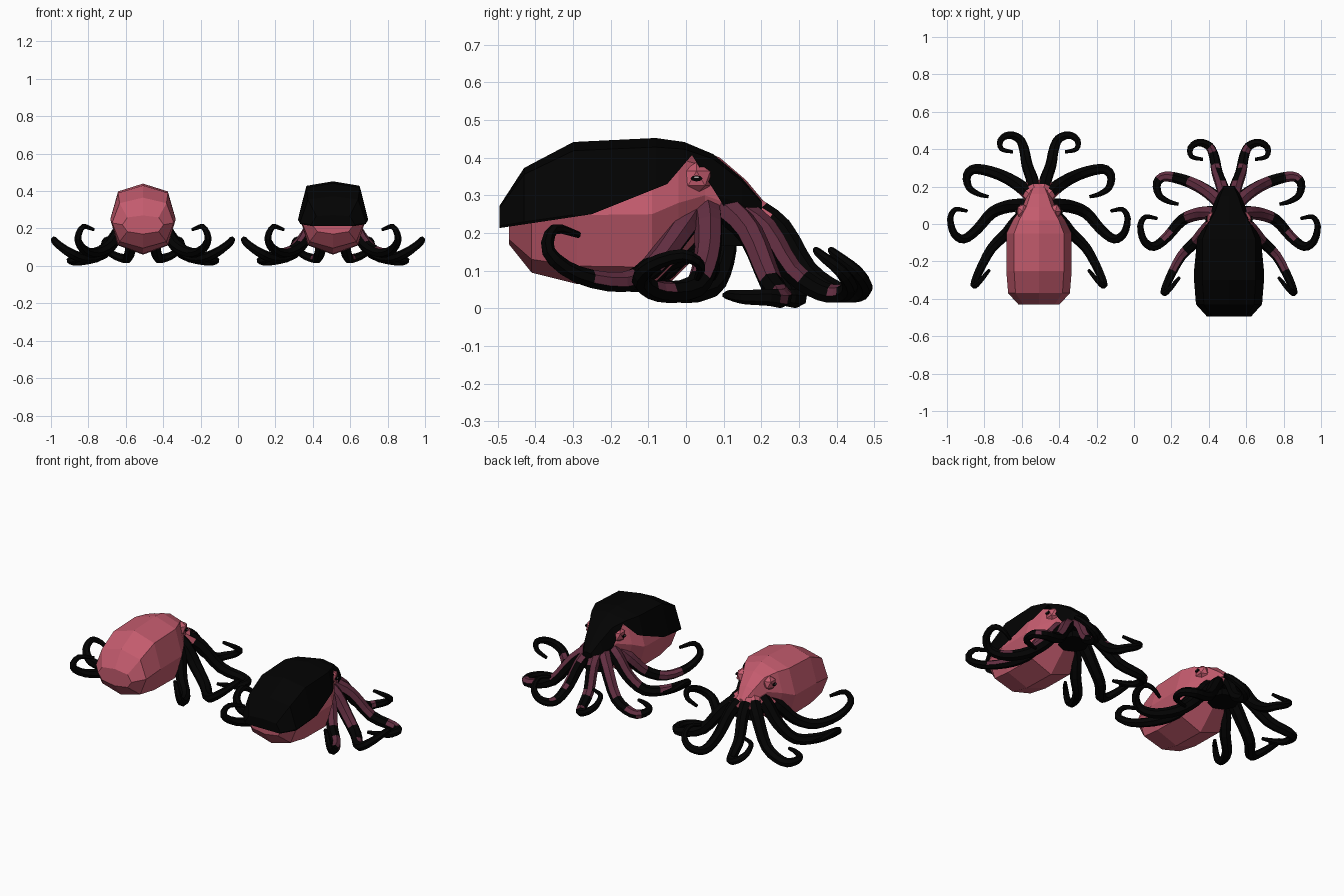
import bpy, bmesh, math
from mathutils import Matrix, Vector

if "Cube" in bpy.data.objects:
    bpy.data.objects.remove(bpy.data.objects["Cube"], do_unlink=True)


def material(name, color):
    m = bpy.data.materials.new(name)
    m.diffuse_color = (*color, 1)
    m.use_nodes = True
    node = m.node_tree.nodes["Principled BSDF"]
    node.inputs["Base Color"].default_value = (*color, 1)
    node.inputs["Roughness"].default_value = 0.9
    return m


pink = material("rose pink", (0.55, 0.105, 0.155))
black = material("soft black", (0.0008, 0.0008, 0.0008))
plum = material("dark plum", (0.12, 0.027, 0.052))
pale = material("pale grey", (0.5, 0.45, 0.45))


def finish(bm, name, mats, offset):
    mesh = bpy.data.meshes.new(name)
    bm.to_mesh(mesh)
    bm.free()
    for m in mats:
        mesh.materials.append(m)
    obj = bpy.data.objects.new(name, mesh)
    obj.location = offset
    bpy.context.collection.objects.link(obj)
    return obj


def skin(bm, rings):
    """Bridge rings of vertices into a closed skin; returns the rows of faces."""
    rows = []
    for a, b in zip(rings, rings[1:]):
        n = len(a)
        rows.append([bm.faces.new((a[i], a[(i + 1) % n], b[(i + 1) % n], b[i])) for i in range(n)])
    bm.faces.new(rings[0])
    bm.faces.new(rings[-1])
    bmesh.ops.recalc_face_normals(bm, faces=bm.faces)
    bm.normal_update()
    return rows


# Body stations from the rear to the brow: y, half width, bottom, top
BODY = [(-0.43, 0.11, 0.17, 0.27), (-0.37, 0.165, 0.095, 0.365),
        (-0.25, 0.175, 0.065, 0.43), (-0.05, 0.175, 0.06, 0.44),
        (0.02, 0.14, 0.13, 0.43), (0.09, 0.09, 0.2, 0.40),
        (0.16, 0.06, 0.21, 0.34), (0.21, 0.03, 0.22, 0.28)]
SECTION = [(1, 0), (0.76, 0.78), (0, 1), (-0.76, 0.78),
           (-1, 0), (-0.76, -0.74), (0, -1), (0.76, -0.74)]
HOOD_SECTION = [(u, 0.88 if v == 0.78 else v) for u, v in SECTION]


def body_mesh(section):
    bm = bmesh.new()
    rings = []
    for y, w, low, high in BODY:
        mid, h = (low + high) / 2, (high - low) / 2
        rings.append([bm.verts.new((w * u, y, mid + h * v)) for u, v in section])
    skin(bm, rings)
    return bm


def hood_piece(name, cuts, offset):
    """Enlarged body skin trimmed by planes given as (y, z, normal y, normal z)."""
    bm = body_mesh(HOOD_SECTION)
    for v in bm.verts:
        v.co = Vector((v.co.x * 1.07, -0.15 + (v.co.y + 0.15) * 1.09,
                       0.235 + (v.co.z - 0.235) * 1.06))
    for y, z, ny, nz in cuts:
        bmesh.ops.bisect_plane(bm, geom=bm.verts[:] + bm.edges[:] + bm.faces[:],
                               plane_co=(0, y, z), plane_no=(0, ny, nz), clear_inner=True)
    finish(bm, name, [black], offset)


def smooth_path(points, steps=3):
    """Catmull-Rom samples through the points."""
    p = [Vector(q) for q in points]
    p = [2 * p[0] - p[1]] + p + [2 * p[-1] - p[-2]]
    out = []
    for a, b, c, d in zip(p, p[1:], p[2:], p[3:]):
        for k in range(steps):
            t = k / steps
            out.append(0.5 * (2 * b + (c - a) * t + (2 * a - 5 * b + 4 * c - d) * t ** 2
                              + (3 * b - a - 3 * c + d) * t ** 3))
    return out + [p[-2]]


def arm(name, points, radius, side, banded, offset):
    path = smooth_path([(x * side, y, z) for x, y, z in points])
    bm = bmesh.new()
    rings, last = [], len(path) - 1
    normal = Vector((0, 0, 1))
    for i, p in enumerate(path):
        tangent = (path[min(i + 1, last)] - path[max(i - 1, 0)]).normalized()
        normal = (normal - tangent * normal.dot(tangent)).normalized()
        across = tangent.cross(normal)
        t = i / last
        r = 0.009 + (radius - 0.009) * (1 - t) ** 0.9
        ring = []
        for k in range(7):
            a = math.tau * k / 7
            ring.append(bm.verts.new(p + r * (math.cos(a) * normal + math.sin(a) * across)))
        rings.append(ring)
    rows = skin(bm, rings)
    outward = Vector((side * 0.7, 0, 0.7))
    for i, row in enumerate(rows):
        t = i / last
        in_band = t < 0.28 or 0.38 < t < 0.48
        for k, f in enumerate(row):
            if banded:
                f.material_index = int(in_band and f.normal.dot(outward) > 0.25)
            else:
                # Ragged edge where the skin tone runs onto the arm
                f.material_index = 2 if i < 1 + k % 2 and f.normal.z > 0 else 0
    finish(bm, name, [black, plum, pink], offset)


# Arm paths for one side, from root to curled tip
ARMS = {
    "front_arm": (0.037, [(0.02, 0.17, 0.265), (0.04, 0.25, 0.21), (0.065, 0.32, 0.10),
                          (0.08, 0.40, 0.045), (0.105, 0.455, 0.04), (0.16, 0.475, 0.06),
                          (0.205, 0.45, 0.10), (0.2, 0.4, 0.14), (0.14, 0.385, 0.155)]),
    "second_arm": (0.04, [(0.03, 0.14, 0.27), (0.11, 0.21, 0.20), (0.21, 0.265, 0.07),
                          (0.335, 0.295, 0.03), (0.385, 0.26, 0.03), (0.375, 0.195, 0.03),
                          (0.325, 0.16, 0.035), (0.27, 0.145, 0.035)]),
    "third_arm": (0.042, [(0.04, 0.09, 0.27), (0.1, 0.1, 0.22), (0.165, 0.095, 0.13),
                          (0.25, 0.06, 0.055), (0.33, -0.03, 0.045), (0.4, -0.08, 0.075),
                          (0.455, -0.05, 0.115), (0.475, 0.03, 0.14), (0.445, 0.078, 0.115),
                          (0.385, 0.07, 0.08)]),
    "rear_arm": (0.04, [(0.05, 0.06, 0.26), (0.115, 0.02, 0.2), (0.175, -0.05, 0.11),
                        (0.255, -0.13, 0.07), (0.32, -0.25, 0.09), (0.348, -0.325, 0.15),
                        (0.32, -0.31, 0.21), (0.265, -0.245, 0.195)]),
}


def eye(label, side, offset):
    centre = Vector((side * 0.088, 0.068, 0.345))
    # Lid: low faceted dome
    bm = bmesh.new()
    bmesh.ops.create_icosphere(bm, subdivisions=1, radius=0.043)
    for v in bm.verts:
        v.co.x *= 0.8
        v.co += centre
    finish(bm, label + "_eyelid", [pink], offset)
    # Pupil and glint: thin plates on the outer face of the lid
    for part, mat, out, dz, w, h in (("pupil", black, 0.034, 0, 0.016, 0.008),
                                     ("glint", pale, 0.037, 0.003, 0.007, 0.002)):
        bm = bmesh.new()
        bmesh.ops.create_cone(bm, cap_ends=True, segments=8, radius1=1, radius2=1, depth=0.007)
        for v in bm.verts:
            v.co = centre + Vector((side * out + v.co.z, v.co.x * w, v.co.y * h + dz))
        finish(bm, label + "_" + part, [mat], offset)


def octopus(label, offset, banded):
    finish(body_mesh(SECTION), label + "_body", [pink], offset)
    # Web joining the arm roots under the head
    bm = bmesh.new()
    bmesh.ops.create_cone(bm, cap_ends=True, segments=8, radius1=0.085, radius2=0.04,
                          depth=0.09, matrix=Matrix.Translation((0, 0.14, 0.21)))
    finish(bm, label + "_arm_web", [black], offset)
    for side, hand in ((1, "left"), (-1, "right")):
        eye(f"{label}_{hand}", side, offset)
        for name, (radius, points) in ARMS.items():
            arm(f"{label}_{hand}_{name}", points, radius, side, banded, offset)
    if banded:
        # Dark hood over the mantle, with a hem that rises to the eyes
        hood_piece(label + "_mantle_hood", [(-0.21, 0.25, -0.15, 1), (-0.21, 0.25, -0.4, 1),
                                            (-0.01, 0.33, -1.17, 1), (0.07, 0, -1, 0)], offset)
        # Dark cap on the front of the head
        hood_piece(label + "_brow_cap", [(0.06, 0.4, 1.6, 1)], offset)


octopus("plain", (-0.508, 0, 0), False)
octopus("hooded", (0.508, -0.04, 0), True)
